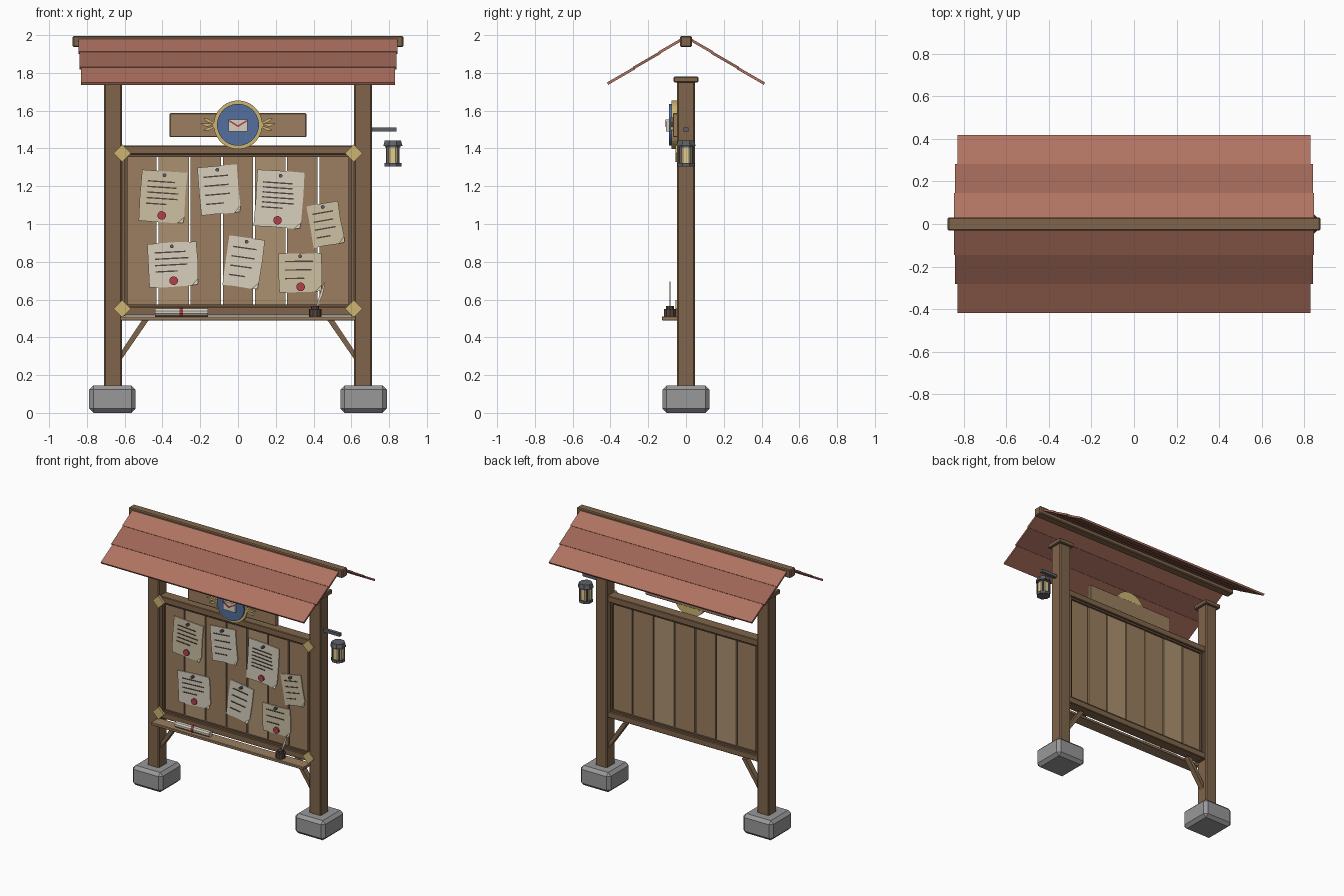
import bpy, bmesh, math, random
from mathutils import Matrix, Vector

if "Cube" in bpy.data.objects:
    bpy.data.objects.remove(bpy.data.objects["Cube"])

random.seed(4)
T = Matrix.Translation
I = Matrix.Identity(4)


def rgb(h):
    v = [int(h[i:i + 2], 16) / 255 for i in (0, 2, 4)]
    return [c / 12.92 if c < 0.04 else ((c + 0.055) / 1.055) ** 2.4 for c in v] + [1]


def mat(name, h):
    m = bpy.data.materials.new(name)
    m.diffuse_color = rgb(h)
    m.use_nodes = True
    m.node_tree.nodes["Principled BSDF"].inputs["Base Color"].default_value = m.diffuse_color
    return m


WOOD, TRIM = mat("post_wood", "80654B"), mat("trim_wood", "6E5540")
PLANK, PLANK2 = mat("plank_wood", "9B7E60"), mat("plank_light", "AC9170")
ROOF, ROOF2 = mat("roof_light", "B07361"), mat("roof_dark", "9E6657")
STONE, IRON = mat("stone", "98989A"), mat("iron", "5E6067")
GOLD, BLUE, RED = mat("gold", "CDB471"), mat("blue", "546E9E"), mat("red", "B2404A")
PAPER, PAPER2 = mat("paper", "D8D0BE"), mat("paper_tan", "CDC1A4")
INK, GLASS = mat("ink", "54443F"), mat("lamp_glass", "E2CB8E")


def box(bm, c, s, M=I):
    bmesh.ops.create_cube(bm, size=1, matrix=M @ T(c) @ Matrix.Diagonal((*s, 1)))


def cyl(bm, c, r, d, axis='Z', n=8, r2=None, M=I):
    R = {'Z': I, 'Y': Matrix.Rotation(math.pi / 2, 4, 'X'), 'X': Matrix.Rotation(math.pi / 2, 4, 'Y')}[axis]
    bmesh.ops.create_cone(bm, cap_ends=True, segments=n, radius1=r, radius2=r if r2 is None else r2,
                          depth=d, matrix=M @ T(c) @ R @ Matrix.Rotation(math.pi / n, 4, 'Z'))


def prism(bm, pts, y0, y1, M=I):
    """Outline in x,z pushed from y0 to y1."""
    a = [bm.verts.new(M @ Vector((x, y0, z))) for x, z in pts]
    b = [bm.verts.new(M @ Vector((x, y1, z))) for x, z in pts]
    bm.faces.new(a)
    bm.faces.new(b[::-1])
    for i in range(len(pts)):
        j = (i + 1) % len(pts)
        bm.faces.new((a[j], a[i], b[i], b[j]))


def make(name, material, build, bevel=0):
    bm = bmesh.new()
    build(bm)
    bmesh.ops.recalc_face_normals(bm, faces=bm.faces)
    me = bpy.data.meshes.new(name)
    bm.to_mesh(me)
    bm.free()
    me.materials.append(material)
    ob = bpy.data.objects.new(name, me)
    bpy.context.collection.objects.link(ob)
    if bevel:
        m = ob.modifiers.new("bevel", 'BEVEL')
        m.width, m.segments = bevel, 1
    return ob


def block(name, material, c, s, bevel=0, M=I):
    return make(name, material, lambda bm: box(bm, c, s, M), bevel)


# Footings, posts, caps, side stiles and braces
for s, side in ((-1, "left"), (1, "right")):
    block(f"stone_base_{side}", STONE, (s * .665, 0, .0725), (.245, .25, .145), .022)
    block(f"post_{side}", WOOD, (s * .662, 0, .94), (.095, .096, 1.64), .007)
    block(f"post_cap_{side}", WOOD, (s * .662, 0, 1.765), (.13, .13, .032), .005)
    block(f"frame_stile_{side}", WOOD, (s * .607, 0, .963), (.02, .07, .9))
    block(f"frame_inner_stile_{side}", TRIM, (s * .591, 0, .963), (.014, .05, .8))
    brace = [(s * .615, .285), (s * .615, .33), (s * .505, .495), (s * .47, .495)]
    make(f"brace_{side}", WOOD, lambda bm: prism(bm, brace, -.02, .02))

# Rails and shelf
for z, d, n in ((1.392, -1, "top"), (.538, 1, "bottom")):
    block(f"frame_rail_{n}", WOOD, (0, 0, z), (1.23, .08, .046), .004)
    block(f"frame_inner_rail_{n}", TRIM, (0, 0, z + d * .029), (1.2, .055, .014))
block("shelf", PLANK, (0, -.083, .5), (1.25, .09, .02), .003)

# Back planks with open gaps
for i in range(7):
    block(f"plank_{i}", PLANK2 if i in (1, 4) else PLANK,
          ((i - 3) * .1705, 0, .963), (.161, .026 + .004 * (i % 2), .81))

# Brass diamonds on the frame corners
for i, (x, z) in enumerate([(x, z) for x in (-.613, .613) for z in (.552, 1.375)]):
    r = .046
    make(f"corner_plate_{i}", GOLD,
         lambda bm: prism(bm, [(x - r, z), (x, z - r), (x + r, z), (x, z + r)], -.056, -.04))

# Roof: three overlapping rows per slope and a ridge beam
block("ridge_beam", WOOD, (0, 0, 1.966), (1.75, .062, .06), .006)
ANG = math.radians(30)
for s, side in ((-1, "front"), (1, "back")):
    for k, (w, m) in enumerate(((1.69, ROOF), (1.68, ROOF2), (1.66, ROOF))):
        M = T((0, s * .004, 1.992)) @ Matrix.Rotation(-s * ANG, 4, 'X')
        block(f"roof_{side}_row_{k}", m, (0, s * (.08 + k * .159), -.004 - .003 * k),
              (w, .165, .014), 0, M)

# Sign board with round emblem
block("sign_board", PLANK, (0, -.055, 1.523), (.725, .03, .127), .005)
make("emblem_rim", GOLD, lambda bm: cyl(bm, (0, -.06, 1.525), .129, .036, 'Y', 32))
make("emblem_disc", BLUE, lambda bm: cyl(bm, (0, -.075, 1.525), .111, .03, 'Y', 32))
block("envelope", PAPER, (0, -.097, 1.522), (.1, .016, .062))


def flap(bm):
    for s in (-1, 1):
        prism(bm, [(s * .05, 1.553), (s * .05, 1.544), (0, 1.513), (0, 1.523)], -.109, -.1)


make("envelope_flap", RED, flap)


def wings(bm):
    for s in (-1, 1):
        for a, L, dz in ((24, .068, .008), (2, .075, 0), (-22, .062, -.008)):
            ca, sa = math.cos(math.radians(a)), math.sin(math.radians(a))
            leaf = [(0, -.004), (L * .6, -.009), (L, .004), (L * .6, .008), (0, .004)]
            prism(bm, [(s * (.124 + u * ca - v * sa), 1.524 + dz + u * sa + v * ca)
                       for u, v in leaf], -.082, -.066)


make("emblem_wings", GOLD, wings)

# Pinned notices: x, z, width, height, tilt, text lines, wax seal, tan
NOTICES = [(-.397, 1.145, .24, .27, -4, 5, 1, 1), (-.1, 1.18, .21, .255, 5, 4, 0, 0),
           (.217, 1.13, .25, .3, -4, 6, 1, 0), (.465, .997, .17, .225, 10, 4, 0, 1),
           (-.345, .785, .26, .23, 3, 4, 1, 0), (.03, .796, .19, .265, -8, 4, 0, 0),
           (.33, .743, .225, .205, 1, 3, 1, 1)]
for i, (x, z, w, h, tilt, lines, seal, tan) in enumerate(NOTICES):
    M = T((x, -.018, z)) @ Matrix.Rotation(-math.radians(tilt), 4, 'Y')
    a, b, c = w / 2, h / 2, .035

    def sheet(bm):
        j = lambda: random.uniform(-.004, .004)
        prism(bm, [(-a, -b), (-a * .3, -b + j()), (a - c, -b), (a, -b + c), (a + j(), b * .2),
                   (a, b), (a * .2, b + j()), (-a, b), (-a + j(), 0)], -.004, .002, M)
        # corner curling forward
        p = [bm.verts.new(M @ Vector(q)) for q in
             ((a - c, -.004, -b), (a, -.004, -b + c), (a - .004, -.022, -b + .004), (a - c, -.001, -b), (a, -.001, -b + c))]
        for f in ((0, 1, 2), (4, 3, 2), (3, 0, 2), (1, 4, 2), (0, 3, 4, 1)):
            bm.faces.new([p[k] for k in f])

    def text(bm):
        top, low = b * .58, (-b * .3 if seal else -b * .55)
        for k in range(lines):
            L = w * (.45 if k == lines - 1 else random.uniform(.6, .7))
            box(bm, (-w * .36 + L / 2, -.005, top + (low - top) * k / (lines - 1)), (L, .004, .007), M)

    make(f"notice_{i}", PAPER2 if tan else PAPER, sheet)
    make(f"notice_lines_{i}", INK, text)
    make(f"notice_pin_{i}", IRON, lambda bm: cyl(bm, (0, -.014, b * .84), .01, .024, 'Y', 8, M=M))
    if seal:
        make(f"wax_seal_{i}", RED, lambda bm: cyl(bm, (0, -.008, -b * .74), .023, .012, 'Y', 12, M=M))

# Rolled scroll on the shelf
make("scroll", PAPER, lambda bm: cyl(bm, (-.3, -.09, .533), .023, .28, 'X', 10))
make("scroll_ribbon", RED, lambda bm: cyl(bm, (-.3, -.09, .533), .025, .018, 'X', 10))


# Ink pot with quill
def pot(bm):
    cyl(bm, (.408, -.085, .53), .033, .04, n=10)
    cyl(bm, (.408, -.085, .557), .022, .016, n=10)


make("ink_pot", INK, pot)
make("quill", PAPER, lambda bm: prism(
    bm, [(.412, .56), (.418, .56), (.447, .62), (.463, .695), (.452, .68), (.43, .62)], -.087, -.082))

# Lantern and bracket on the right post
block("lantern_bracket", IRON, (.772, 0, 1.5), (.135, .024, .022))


def cage(bm):
    cyl(bm, (.82, 0, 1.428), .055, .03, r2=.046)
    cyl(bm, (.82, 0, 1.409), .044, .01)
    cyl(bm, (.82, 0, 1.314), .048, .02)
    for k in range(4):
        t = math.pi / 4 + k * math.pi / 2
        box(bm, (.82 + .041 * math.cos(t), .041 * math.sin(t), 1.365), (.009, .009, .09))


make("lantern_cage", IRON, cage)
make("lantern_glass", GLASS, lambda bm: cyl(bm, (.82, 0, 1.365), .039, .085))
